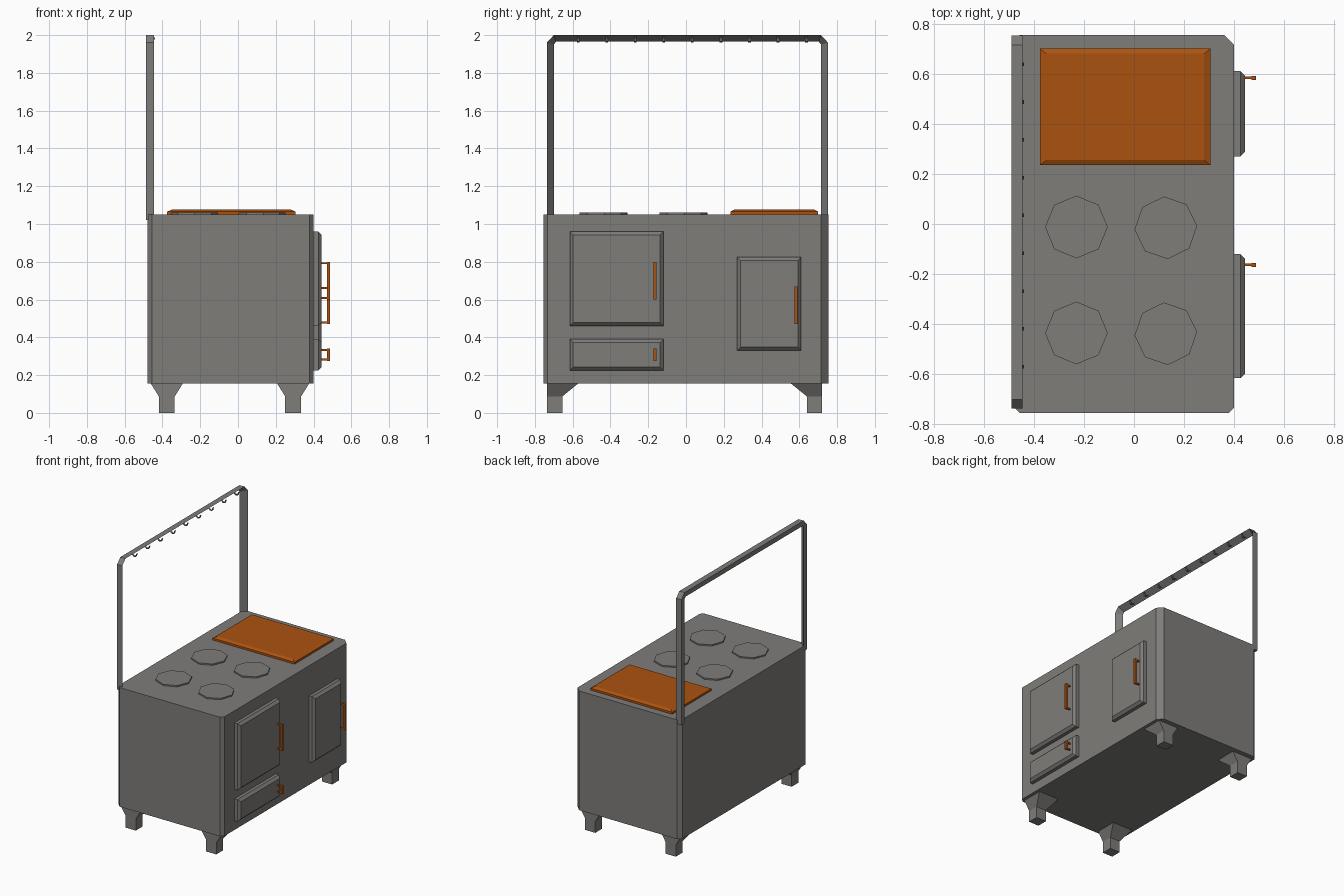
import bpy
import bmesh
import math

cube = bpy.data.objects.get("Cube")
if cube:
    bpy.data.objects.remove(cube, do_unlink=True)


def material(name, rgb):
    m = bpy.data.materials.new(name)
    m.use_nodes = True
    m.diffuse_color = (*rgb, 1)
    m.node_tree.nodes["Principled BSDF"].inputs["Base Color"].default_value = (*rgb, 1)
    return m


GREY = material("iron grey", (0.21, 0.205, 0.195))
COPPER = material("copper orange", (0.41, 0.085, 0.005))


def loft(name, rings, mat, closed=True):
    """Join rings of equal length with quads and cap both ends."""
    bm = bmesh.new()
    loops = [[bm.verts.new(p) for p in ring] for ring in rings]
    n = len(loops[0])
    for a, b in zip(loops, loops[1:]):
        for i in range(n):
            j = (i + 1) % n
            bm.faces.new((a[i], a[j], b[j], b[i]))
    bm.faces.new(loops[0][::-1])
    bm.faces.new(loops[-1])
    bmesh.ops.recalc_face_normals(bm, faces=bm.faces)
    mesh = bpy.data.meshes.new(name)
    bm.to_mesh(mesh)
    bm.free()
    mesh.materials.append(mat)
    ob = bpy.data.objects.new(name, mesh)
    bpy.context.collection.objects.link(ob)
    return ob


def rect(a0, a1, b0, b1):
    return [(a0, b0), (a1, b0), (a1, b1), (a0, b1)]


def flat(points, z):
    return [(x, y, z) for x, y in points]


def upright(points, x):
    return [(x, y, z) for y, z in points]


def box(name, x0, x1, y0, y1, z0, z1, mat):
    r = rect(x0, x1, y0, y1)
    return loft(name, [flat(r, z0), flat(r, z1)], mat)


# Body with chamfered upright corners
plan = [(-0.455, -0.755), (0.378, -0.755), (0.40, -0.733), (0.40, 0.715),
        (0.36, 0.755), (-0.455, 0.755), (-0.48, 0.73), (-0.48, -0.73)]
loft("body", [flat(plan, 0.155), flat(plan, 1.05)], GREY)

# Feet: straight block flaring towards the body, flush on the outer side
for x, xname in ((-0.377, "back"), (0.292, "front")):
    for y, inward, yname in ((-0.735, 1, "right"), (0.72, -1, "left")):
        rings = []
        for half, depth, z in ((0.042, 0.08, 0), (0.042, 0.08, 0.087), (0.085, 0.165, 0.156)):
            rings.append(flat(rect(x - half, x + half, y, y + inward * depth), z))
        loft(f"foot_{xname}_{yname}", rings, GREY)

# Hob rings
for i, (x, y) in enumerate([(-0.23, -0.012), (0.127, -0.015), (-0.23, -0.435), (0.127, -0.438)]):
    turn = 0 if x < 0 else 0.06
    ring = [(x + 0.125 * math.cos(turn + k * math.pi / 4),
             y + 0.125 * math.sin(turn + k * math.pi / 4)) for k in range(8)]
    loft(f"hob_ring_{i + 1}", [flat(ring, 1.045), flat(ring, 1.06)], GREY)

# Copper griddle plate with bevelled top
outer = rect(-0.375, 0.305, 0.235, 0.70)
inner = rect(-0.35, 0.28, 0.255, 0.68)
loft("griddle_plate", [flat(outer, 1.05), flat(outer, 1.065), flat(inner, 1.076)], COPPER)


# Doors with bevelled fronts, each with a bar handle on two brackets
def door(name, y0, y1, z0, z1, hy, hz0, hz1):
    b = 0.018
    edge = rect(y0, y1, z0, z1)
    face = rect(y0 + b, y1 - b, z0 + b, z1 - b)
    loft(name, [upright(edge, 0.395), upright(edge, 0.425), upright(face, 0.443)], GREY)
    box(name + "_handle", 0.47, 0.486, hy - 0.008, hy + 0.008, hz0, hz1, COPPER)
    for z, end in ((hz0 + 0.008, "lower"), (hz1 - 0.008, "upper")):
        box(f"{name}_bracket_{end}", 0.435, 0.475, hy - 0.005, hy + 0.005,
            z - 0.005, z + 0.005, COPPER)


door("oven_door", -0.615, -0.12, 0.46, 0.96, -0.163, 0.60, 0.80)
door("drawer", -0.615, -0.12, 0.225, 0.39, -0.163, 0.275, 0.34)
door("fire_door", 0.27, 0.61, 0.33, 0.825, 0.583, 0.47, 0.67)

# Utensil rail: triangular section swept along an arch with cut corners
arch_out = [(-0.737, 1.02), (-0.737, 1.96), (-0.70, 2.0),
            (0.715, 2.0), (0.752, 1.96), (0.752, 1.02)]
arch_in = [(-0.70, 1.02), (-0.70, 1.95), (-0.688, 1.965),
           (0.703, 1.965), (0.715, 1.95), (0.715, 1.02)]
loft("utensil_rail", [[(-0.445, *o), (-0.488, *o), (-0.488, *i)]
                      for o, i in zip(arch_out, arch_in)], GREY)

# Row of small hooks under the rail
hook = [(-0.478, 1.975), (-0.462, 1.962), (-0.446, 1.966), (-0.439, 1.985)]
for k in range(9):
    y = -0.57 + k * 0.151
    loft(f"hook_{k + 1}", [[(x, y - 0.007, z), (x, y + 0.007, z),
                            (x - 0.003, y + 0.007, z + 0.005),
                            (x - 0.003, y - 0.007, z + 0.005)] for x, z in hook], GREY)
